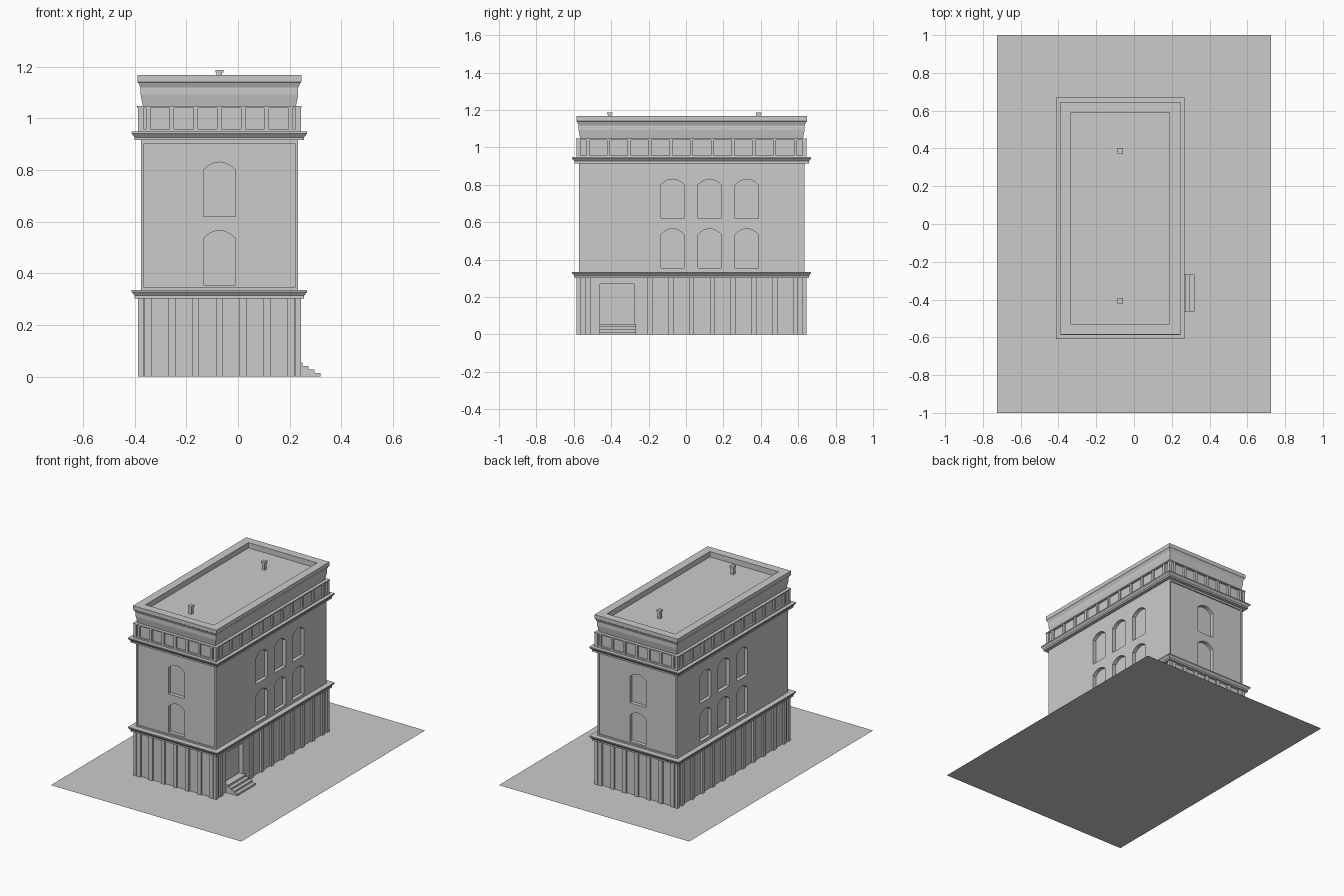
import bpy, bmesh, math
from mathutils import Vector

old = bpy.data.objects.get("Cube")
if old:
    bpy.data.objects.remove(old, do_unlink=True)

stone = bpy.data.materials.new("pale grey stone")
stone.use_nodes = True
GREY = (0.6, 0.6, 0.6, 1)
stone.diffuse_color = GREY
stone.node_tree.nodes["Principled BSDF"].inputs["Base Color"].default_value = GREY

CX, CY = -0.072, 0.03      # building centre
HX, HY = 0.304, 0.603      # half size of the wall footprint
OUT = 0.012                # pilaster projection


def finish(name, bm):
    bmesh.ops.recalc_face_normals(bm, faces=bm.faces)
    mesh = bpy.data.meshes.new(name)
    bm.to_mesh(mesh)
    bm.free()
    mesh.materials.append(stone)
    obj = bpy.data.objects.new(name, mesh)
    bpy.context.collection.objects.link(obj)
    return obj


def add_box(bm, lo, hi):
    lo, hi = Vector(lo), Vector(hi)
    verts = bmesh.ops.create_cube(bm, size=1)["verts"]
    for v in verts:
        v.co = (lo + hi) / 2 + v.co * (hi - lo)


def stack(name, profile):
    """Loft rectangles given as (offset from wall line, height)."""
    bm = bmesh.new()
    rings = []
    for off, z in profile:
        a, b = HX + off, HY + off
        rings.append([bm.verts.new((CX + sx * a, CY + sy * b, z))
                      for sx, sy in ((-1, -1), (1, -1), (1, 1), (-1, 1))])
    for low, high in zip(rings, rings[1:]):
        for i in range(4):
            j = (i + 1) % 4
            bm.faces.new((low[i], low[j], high[j], high[i]))
    bm.faces.new(rings[0])
    bm.faces.new(rings[-1])
    return finish(name, bm)


def piers(name, z0, z1, width, skip=None):
    """Corner posts and evenly spaced piers on all four sides."""
    bm = bmesh.new()
    w = width / 2
    for s in (-1, 1):
        for t in (-1, 1):
            x, y = CX + s * (HX + OUT / 2 - 0.005), CY + t * (HY + OUT / 2 - 0.005)
            add_box(bm, (x - 0.011, y - 0.011, z0), (x + 0.011, y + 0.011, z1))
        for i in range(7):
            x, y = CX + (i - 3) * 0.092, CY + s * HY
            add_box(bm, (x - w, y - OUT, z0), (x + w, y + OUT, z1))
        for i in range(11):
            x, y = CX + s * HX, CY + (i - 5) * 0.111
            if skip and s > 0 and skip[0] < y < skip[1]:
                continue
            add_box(bm, (x - OUT, y - w, z0), (x + OUT, y + w, z1))
    return finish(name, bm)


def add_arch(bm, centre, along, normal, z0, depth=0.025):
    """Arched window prism, passing through the wall plane."""
    w, spring, rise = 0.062, 0.18, 0.03
    pts = [(-w, 0), (w, 0)]
    for i in range(9):
        u = 1 - i / 4
        pts.append((w * u, spring + rise * (1 - u * u)))
    rings = []
    for d in (-depth, 0.05):
        rings.append([bm.verts.new(centre + along * u + normal * d + Vector((0, 0, z0 + v)))
                      for u, v in pts])
    n = len(pts)
    for i in range(n):
        j = (i + 1) % n
        bm.faces.new((rings[0][i], rings[0][j], rings[1][j], rings[1][i]))
    bm.faces.new(rings[0])
    bm.faces.new(rings[1])


def cut(target, bm):
    cutter = finish("cutter", bm)
    cutter.hide_render = True
    mod = target.modifiers.new("cut", "BOOLEAN")
    mod.operation = "DIFFERENCE"
    mod.solver = "EXACT"
    mod.object = cutter
    bpy.context.view_layer.objects.active = target
    bpy.ops.object.modifier_apply(modifier=mod.name)
    bpy.data.objects.remove(cutter, do_unlink=True)


# Ground sheet
bm = bmesh.new()
bmesh.ops.create_grid(bm, x_segments=1, y_segments=1, size=1)
for v in bm.verts:
    v.co.x *= 0.725
finish("ground_sheet", bm)

# Ground floor with doorway and pilasters
base = stack("ground_floor", [(0, 0), (0, 0.305)])
bm = bmesh.new()
add_box(bm, (CX + HX - 0.03, -0.46, 0.055), (CX + HX + 0.1, -0.275, 0.27))
cut(base, bm)
piers("ground_floor_pilasters", 0, 0.303, 0.028, skip=(-0.49, -0.26))

# Upper wall with end panels and arched windows
wall = stack("upper_wall", [(0, 0.32), (0, 0.93)])
bm = bmesh.new()
for s in (-1, 1):
    y = CY + s * HY
    add_box(bm, (CX - HX + OUT, y - 0.008, 0.345), (CX + HX - OUT, y + 0.008, 0.902))
cut(wall, bm)
bm = bmesh.new()
for z in (0.355, 0.62):
    for s in (-1, 1):
        add_arch(bm, Vector((CX, CY + s * HY, 0)), Vector((1, 0, 0)), Vector((0, s, 0)), z, 0.033)
        for y in (-0.072, 0.126, 0.325):
            add_arch(bm, Vector((CX + s * HX, y, 0)), Vector((0, 1, 0)), Vector((s, 0, 0)), z)
cut(wall, bm)

# Two moulded string courses
for name, z in (("lower_cornice", 0.302), ("upper_cornice", 0.915)):
    stack(name, [(0.024, z), (0.024, z + 0.011), (0.036, z + 0.026), (0.036, z + 0.033)])

# Frieze with piers and rails
stack("frieze_core", [(0, 0.93), (0, 1.046)])
piers("frieze_piers", 0.945, 1.043, 0.017)
stack("frieze_lower_rail", [(OUT, 0.946), (OUT, 0.958)])
stack("frieze_upper_rail", [(OUT + 0.002, 1.039), (OUT + 0.002, 1.047)])

# Flared parapet with sunken roof
stack("parapet_and_roof", [
    (-0.008, 1.045), (0.001, 1.092), (0.001, 1.118), (0.009, 1.136),
    (0.013, 1.14), (0.013, 1.167), (-0.043, 1.167), (-0.043, 1.13)])

# Roof vents with caps
for name, y in (("front_vent", -0.407), ("back_vent", 0.388)):
    bm = bmesh.new()
    add_box(bm, (CX - 0.011, y - 0.011, 1.125), (CX + 0.011, y + 0.011, 1.176))
    add_box(bm, (CX - 0.015, y - 0.015, 1.176), (CX + 0.015, y + 0.015, 1.187))
    finish(name, bm)

# Entrance steps
bm = bmesh.new()
for i in range(4):
    add_box(bm, (CX + HX - 0.005, -0.463, i * 0.0138),
            (0.32 - i * 0.0235, -0.268, (i + 1) * 0.0138))
finish("entrance_steps", bm)
